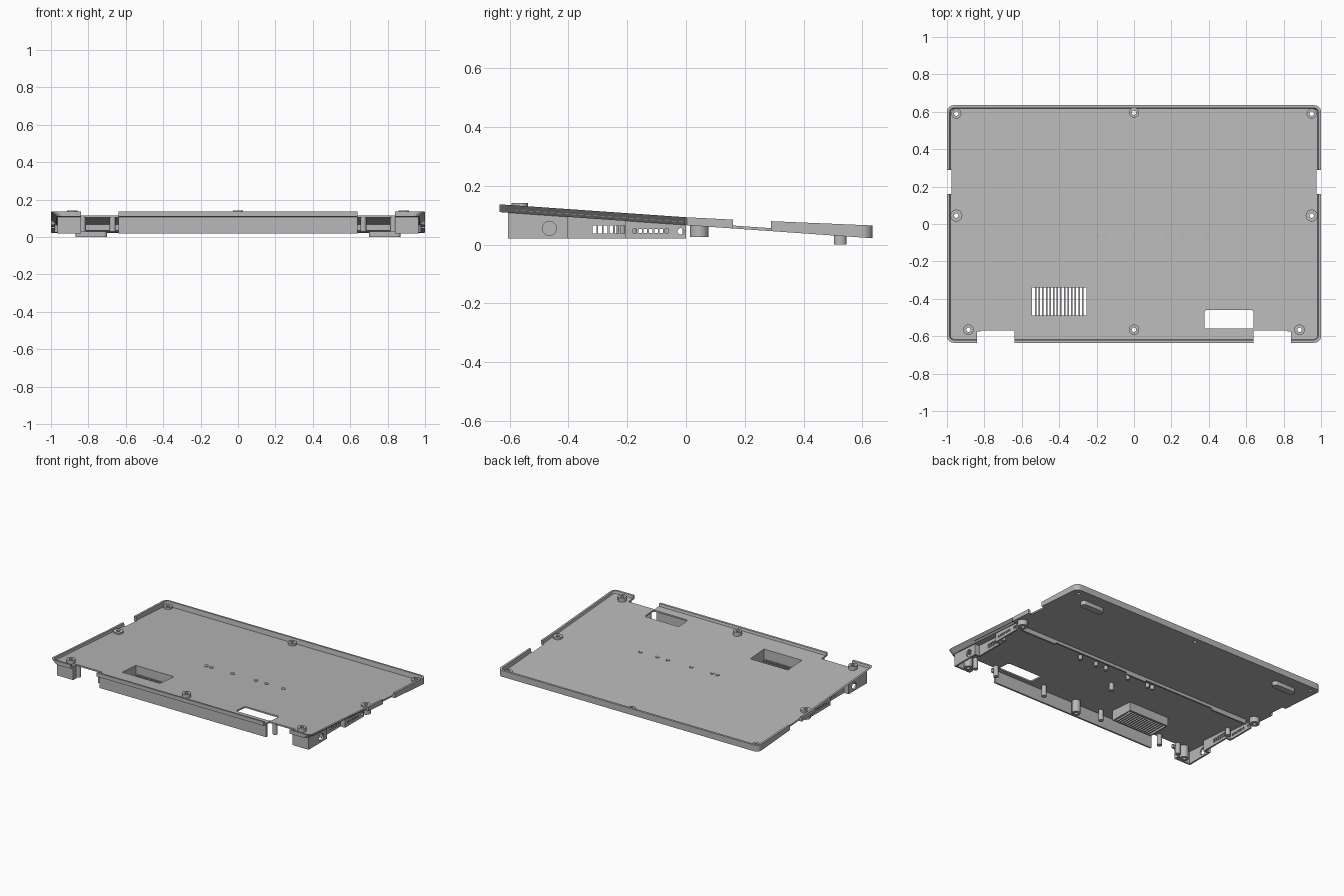
import bpy, bmesh, math

if "Cube" in bpy.data.objects:
    bpy.data.objects.remove(bpy.data.objects["Cube"])

grey = bpy.data.materials.new("plain grey")
grey.use_nodes = True
grey.diffuse_color = (0.48, 0.48, 0.48, 1)
grey.node_tree.nodes["Principled BSDF"].inputs["Base Color"].default_value = (0.48, 0.48, 0.48, 1)


def under(y):
    """Height of the sloping underside of the plate."""
    return 0.066 - 0.07 * y


def rim_top(y):
    knots = [(-0.635, 0.137), (0, 0.093), (0.16, 0.085), (0.635, 0.065)]
    for (a, za), (b, zb) in zip(knots, knots[1:]):
        if y <= b:
            return za + (zb - za) * (y - a) / (b - a)
    return knots[-1][1]


def finish(name, bm, smooth=False):
    bmesh.ops.recalc_face_normals(bm, faces=bm.faces)
    mesh = bpy.data.meshes.new(name)
    bm.to_mesh(mesh)
    bm.free()
    mesh.materials.append(grey)
    obj = bpy.data.objects.new(name, mesh)
    bpy.context.collection.objects.link(obj)
    if smooth:
        bpy.ops.object.select_all(action="DESELECT")
        obj.select_set(True)
        bpy.context.view_layer.objects.active = obj
        bpy.ops.object.shade_smooth_by_angle()
    return obj


def loft(bm, rings, caps=True, closed=False):
    """Skin a list of equal point rings."""
    loops = [[bm.verts.new(p) for p in ring] for ring in rings]
    pairs = list(zip(loops, loops[1:]))
    if closed:
        pairs.append((loops[-1], loops[0]))
    for low, high in pairs:
        for i in range(len(low)):
            j = (i + 1) % len(low)
            bm.faces.new((low[i], low[j], high[j], high[i]))
    if caps:
        bm.faces.new(loops[0])
        bm.faces.new(loops[-1])


def outline(hx, hy, r, steps=6, side_ys=()):
    """Rounded rectangle, with optional extra points on its long sides."""
    pts = []
    for k, (sx, sy) in enumerate([(1, 1), (-1, 1), (-1, -1), (1, -1)]):
        for i in range(steps + 1):
            a = math.pi / 2 * (k + i / steps)
            pts.append((sx * (hx - r) + r * math.cos(a), sy * (hy - r) + r * math.sin(a)))
        if k == 1:
            pts += [(-hx, y) for y in sorted(side_ys, reverse=True)]
        if k == 3:
            pts += [(hx, y) for y in sorted(side_ys)]
    return pts


def add_box(bm, x0, x1, y0, y1, z0, z1=None):
    """Box; without z1 its top follows the sloping plate."""
    base = [(x0, y0), (x1, y0), (x1, y1), (x0, y1)]
    loft(bm, [[(x, y, z0) for x, y in base],
              [(x, y, under(y) + 0.004 if z1 is None else z1) for x, y in base]])


def add_cylinder(bm, x, y, r, z0, z1, axis="z", segments=24):
    ring = [(r * math.cos(t * math.tau / segments), r * math.sin(t * math.tau / segments))
            for t in range(segments)]
    if axis == "z":
        loft(bm, [[(x + a, y + b, z) for a, b in ring] for z in (z0, z1)])
    else:  # along x: x is the height, z0..z1 the x range
        loft(bm, [[(q, y + a, x + b) for a, b in ring] for q in (z0, z1)])


def tube(name, x, y, outer, inner, z0, z1):
    bm = bmesh.new()
    rings = []
    for r, z in [(outer, z0), (outer, z1), (inner, z1), (inner, z0)]:
        rings.append([(x + r * math.cos(t * math.tau / 24), y + r * math.sin(t * math.tau / 24), z)
                      for t in range(24)])
    loft(bm, rings, caps=False, closed=True)
    return finish(name, bm, True)


def cut(obj, cutter_bm):
    cutter = finish("cutter", cutter_bm)
    cutter.hide_render = True
    mod = obj.modifiers.new("cut", "BOOLEAN")
    mod.operation, mod.solver, mod.object = "DIFFERENCE", "EXACT", cutter
    bpy.context.view_layer.objects.active = obj
    bpy.ops.object.modifier_apply(modifier="cut")
    bpy.data.objects.remove(cutter)


# Sloping plate with raised rim, chamfered under the front half of its sides
ys = (-0.003, 0.003, 0.16)
outer = outline(1, 0.635, 0.035, side_ys=ys)
lip = outline(0.986, 0.621, 0.025, side_ys=ys)
floor = outline(0.982, 0.617, 0.022, side_ys=ys)
bm = bmesh.new()
loft(bm, [
    [(x - math.copysign(0.03, x) if y < 0 else x, y, under(y)) for x, y in outer],
    [(x, y, rim_top(y)) for x, y in outer],
    [(x, y, rim_top(y)) for x, y in lip],
    [(x, y, under(y) + 0.01) for x, y in floor]])
plate = finish("base_plate", bm)

screws = [(sx * x, y) for x, y in [(0.95, 0.59), (0.95, 0.045), (0.885, -0.565)] for sx in (-1, 1)]
screws += [(0, 0.595), (0, -0.565)]

# Openings: hinge notches, side notches, grille, rounded window, screw holes
bm = bmesh.new()
for s in (-1, 1):
    add_box(bm, *sorted((s * 0.64, s * 0.84)), -0.7, -0.57, -0.1, 0.3)
    add_box(bm, *sorted((s * 0.975, s * 1.1)), 0.16, 0.29, -0.1, 0.3)
add_box(bm, -0.545, -0.255, -0.49, -0.34, -0.1, 0.3)
window = outline(0.132, 0.05, 0.015, 4)
loft(bm, [[(x + 0.508, y - 0.51, z) for x, y in window] for z in (-0.1, 0.3)])
for x, y in screws:
    add_cylinder(bm, x, y, 0.012, -0.1, 0.3)
cut(plate, bm)

# Screw bosses
for x, y in screws:
    if y < -0.5:
        low, high, r = 0.02, under(y) + 0.036, 0.028
    elif y < 0.5:
        low, high, r = 0.025, under(y) + 0.022, 0.032
    else:
        low, high, r = under(y) + 0.003, under(y) + 0.025, 0.027
    tube("screw_boss", x, y, r, 0.012, low, high)

# Front wall and its corner pieces
bm = bmesh.new()
for x0, x1 in [(-0.965, -0.84), (-0.64, 0.64), (0.84, 0.965)]:
    add_box(bm, x0, x1, -0.605, -0.593, 0.02)
for s in (-1, 1):
    add_box(bm, *sorted((s * 0.84, s * 0.852)), -0.605, -0.57, 0.02)
finish("front_wall", bm)

# Side walls with a recessed port bay, vents and round holes
for s, side in ((1, "left"), (-1, "right")):
    bm = bmesh.new()
    for x, y0, y1 in [(0.965, -0.605, -0.41), (0.93, -0.41, -0.2), (0.965, -0.2, 0)]:
        add_box(bm, *sorted((s * x, s * (x - 0.012))), y0, y1, 0.02)
    for y in (-0.41, -0.2):
        add_box(bm, *sorted((s * 0.918, s * 0.965)), y - 0.006, y + 0.006, 0.02)
    wall = finish(side + "_wall", bm)
    bm = bmesh.new()
    span = sorted((s * 0.85, s * 1.05))
    for i in range(6):
        y = -0.318 + i * 0.019
        add_box(bm, *span, y, y + 0.013, 0.037, 0.065)
    for i in range(7):
        y = -0.18 + i * 0.018
        add_box(bm, *span, y, y + 0.012, 0.039, 0.053)
    add_cylinder(bm, 0.055, -0.465, 0.024, *span, axis="x")
    add_cylinder(bm, 0.045, -0.018, 0.011, *span, axis="x")
    cut(wall, bm)

# Stepped cross rib under the middle
bm = bmesh.new()
for x0, x1, z in [(-0.92, -0.64, 0.034), (-0.64, -0.1, 0.046), (-0.1, 0.06, 0.034),
                  (0.06, 0.64, 0.046), (0.64, 0.92, 0.034)]:
    add_box(bm, x0, x1, -0.012, 0, z)
finish("cross_rib", bm)

# Grille pocket hanging under the plate
bm = bmesh.new()
for x in (-0.555, -0.255):
    add_box(bm, x, x + 0.01, -0.5, -0.33, 0.03)
for y in (-0.5, -0.34):
    add_box(bm, -0.555, -0.245, y, y + 0.01, 0.03)
for i in range(1, 15):
    x = -0.545 + i * 0.29 / 15
    add_box(bm, x - 0.004, x + 0.004, -0.49, -0.34, 0.03, 0.042)
finish("grille_pocket", bm)

# Short pins through the plate
bm = bmesh.new()
for x in (-0.2, -0.16, 0, 0.18, 0.26, 0.39):
    add_cylinder(bm, x, -0.06, 0.013, 0.04, under(-0.06) + 0.015, segments=16)
finish("locating_pins", bm, True)

# Support posts under the front half
bm = bmesh.new()
for x, y in [(0.28, -0.545), (-0.19, -0.55), (-0.67, -0.55), (0.67, -0.55),
             (0.83, -0.56), (-0.83, -0.56), (0, -0.22), (-0.92, -0.18), (0.92, -0.18)]:
    add_cylinder(bm, x, y, 0.016, 0.03, under(y) + 0.004, segments=16)
finish("support_posts", bm, True)

# Rear feet
foot = outline(0.085, 0.022, 0.02, 5)
for s, side in ((1, "left"), (-1, "right")):
    bm = bmesh.new()
    loft(bm, [[(x + s * 0.785, y + 0.525, z) for x, y in foot] for z in (0, 0.033)])
    finish(side + "_foot", bm, True)
